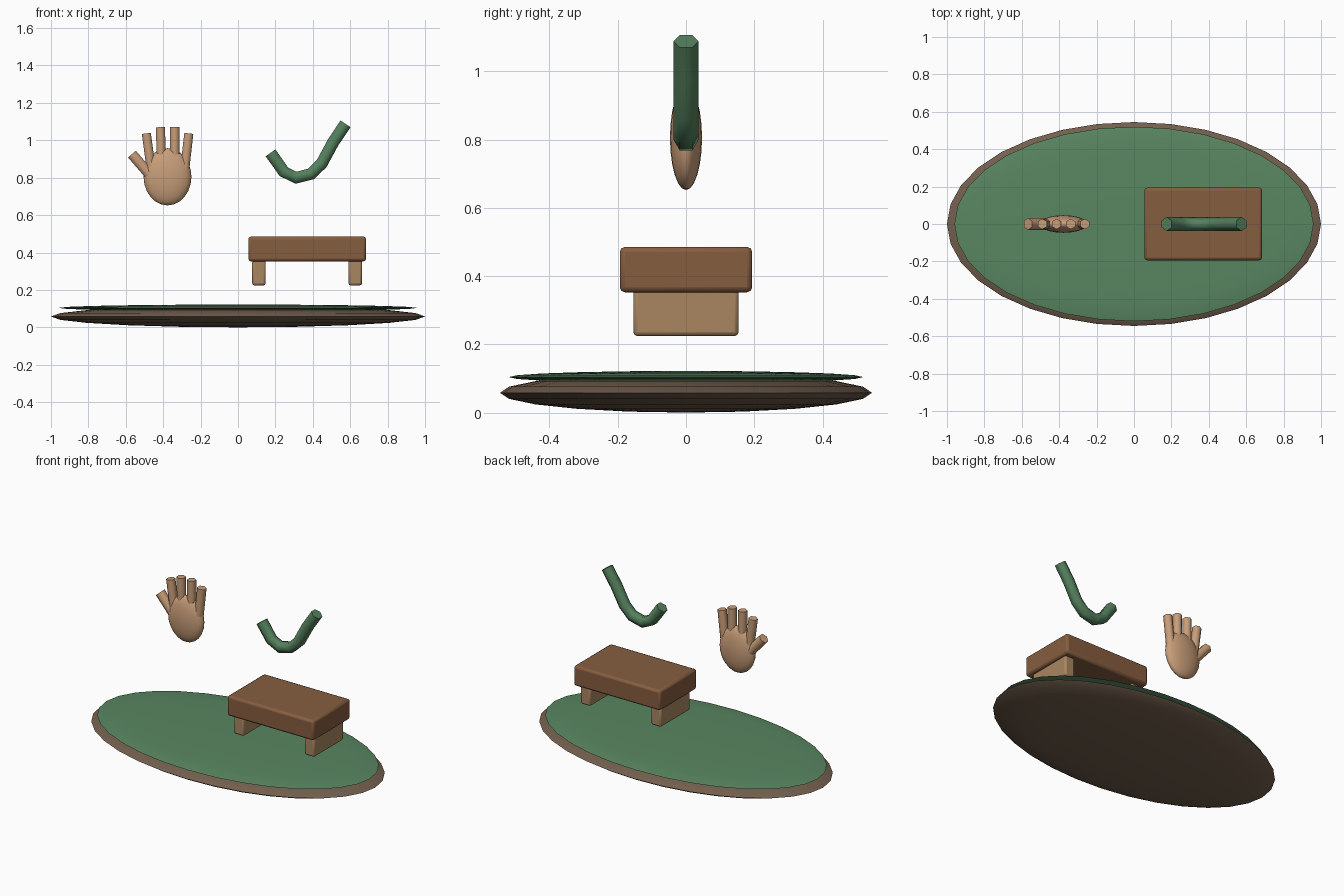
import bpy, bmesh, math
from mathutils import Vector

if "Cube" in bpy.data.objects:
    bpy.data.objects.remove(bpy.data.objects["Cube"])


def material(name, rgb):
    m = bpy.data.materials.new(name)
    m.diffuse_color = (*rgb, 1)
    m.use_nodes = True
    m.node_tree.nodes["Principled BSDF"].inputs["Base Color"].default_value = m.diffuse_color
    return m


GRASS = material("grass_green", (0.10, 0.24, 0.12))
VINE = material("vine_green", (0.09, 0.22, 0.11))
EARTH = material("earth_brown", (0.17, 0.115, 0.075))
WOOD = material("wood_brown", (0.24, 0.11, 0.05))
PALE = material("pale_wood", (0.40, 0.24, 0.12))
SKIN = material("skin_tan", (0.58, 0.34, 0.19))


def smooth(ob, angle=35):
    bpy.ops.object.select_all(action='DESELECT')
    ob.select_set(True)
    bpy.context.view_layer.objects.active = ob
    bpy.ops.object.shade_smooth_by_angle(angle=math.radians(angle))


def ellipsoid(name, loc, radii, segs, rings, mat):
    bpy.ops.mesh.primitive_uv_sphere_add(segments=segs, ring_count=rings, radius=1, location=loc)
    ob = bpy.context.object
    ob.name = name
    ob.scale = radii
    bpy.ops.object.transform_apply(location=False, rotation=False, scale=True)
    ob.data.materials.append(mat)
    smooth(ob, 65)
    return ob


def box(name, loc, size, bevel, mat):
    bpy.ops.mesh.primitive_cube_add(size=1, location=loc)
    ob = bpy.context.object
    ob.name = name
    ob.scale = size
    bpy.ops.object.transform_apply(location=False, rotation=False, scale=True)
    b = ob.modifiers.new("bevel", 'BEVEL')
    b.width, b.segments = bevel, 2
    ob.data.materials.append(mat)
    smooth(ob)
    return ob


def tube(name, path, r, mat, sides=6):
    """Capped tube swept along a path of (x, z) points in the y = 0 plane."""
    pts = [Vector((x, 0, z)) for x, z in path]
    bm = bmesh.new()
    rings = []
    for i, p in enumerate(pts):
        t = (pts[min(i + 1, len(pts) - 1)] - pts[max(i - 1, 0)]).normalized()
        n = Vector((-t.z, 0, t.x))
        angles = [2 * math.pi * k / sides for k in range(sides)]
        rings.append([bm.verts.new(p + r * (math.sin(a) * n + Vector((0, math.cos(a), 0))))
                      for a in angles])
    for a, b in zip(rings, rings[1:]):
        for k in range(sides):
            j = (k + 1) % sides
            bm.faces.new((a[k], a[j], b[j], b[k]))
    bm.faces.new(rings[0])
    bm.faces.new(rings[-1])
    bmesh.ops.recalc_face_normals(bm, faces=bm.faces)
    me = bpy.data.meshes.new(name)
    bm.to_mesh(me)
    bm.free()
    ob = bpy.data.objects.new(name, me)
    bpy.context.collection.objects.link(ob)
    me.materials.append(mat)
    smooth(ob, 65)
    return ob


# Oval ground: earth disc with a thin grass layer
ellipsoid("earth_base", (0, 0, 0.058), (1, 0.545, 0.058), 32, 10, EARTH)
ellipsoid("grass_top", (0, 0, 0.104), (0.96, 0.52, 0.018), 32, 10, GRASS)

# Floating bench
box("bench_top", (0.37, 0, 0.419), (0.63, 0.388, 0.133), 0.015, WOOD)
for side, x in (("left", 0.112), ("right", 0.627)):
    box(f"bench_leg_{side}", (x, 0, 0.293), (0.072, 0.308, 0.138), 0.012, PALE)

# Open hand
ellipsoid("palm", (-0.377, 0, 0.805), (0.128, 0.047, 0.153), 20, 12, SKIN)
fingers = [(-0.465, 0.85, -0.490, 1.037), (-0.411, 0.88, -0.414, 1.070),
           (-0.338, 0.88, -0.338, 1.070), (-0.284, 0.85, -0.263, 1.037)]
for i, (x0, z0, x1, z1) in enumerate(fingers):
    tube(f"finger_{i + 1}", [(x0, z0), (x1, z1)], 0.028, SKIN)
tube("thumb", [(-0.462, 0.805), (-0.567, 0.926)], 0.032, SKIN)

# Curved vine
tube("vine", [(0.174, 0.933), (0.245, 0.832), (0.31, 0.80), (0.39, 0.82),
              (0.447, 0.875), (0.508, 0.988), (0.575, 1.088)], 0.037, VINE)
